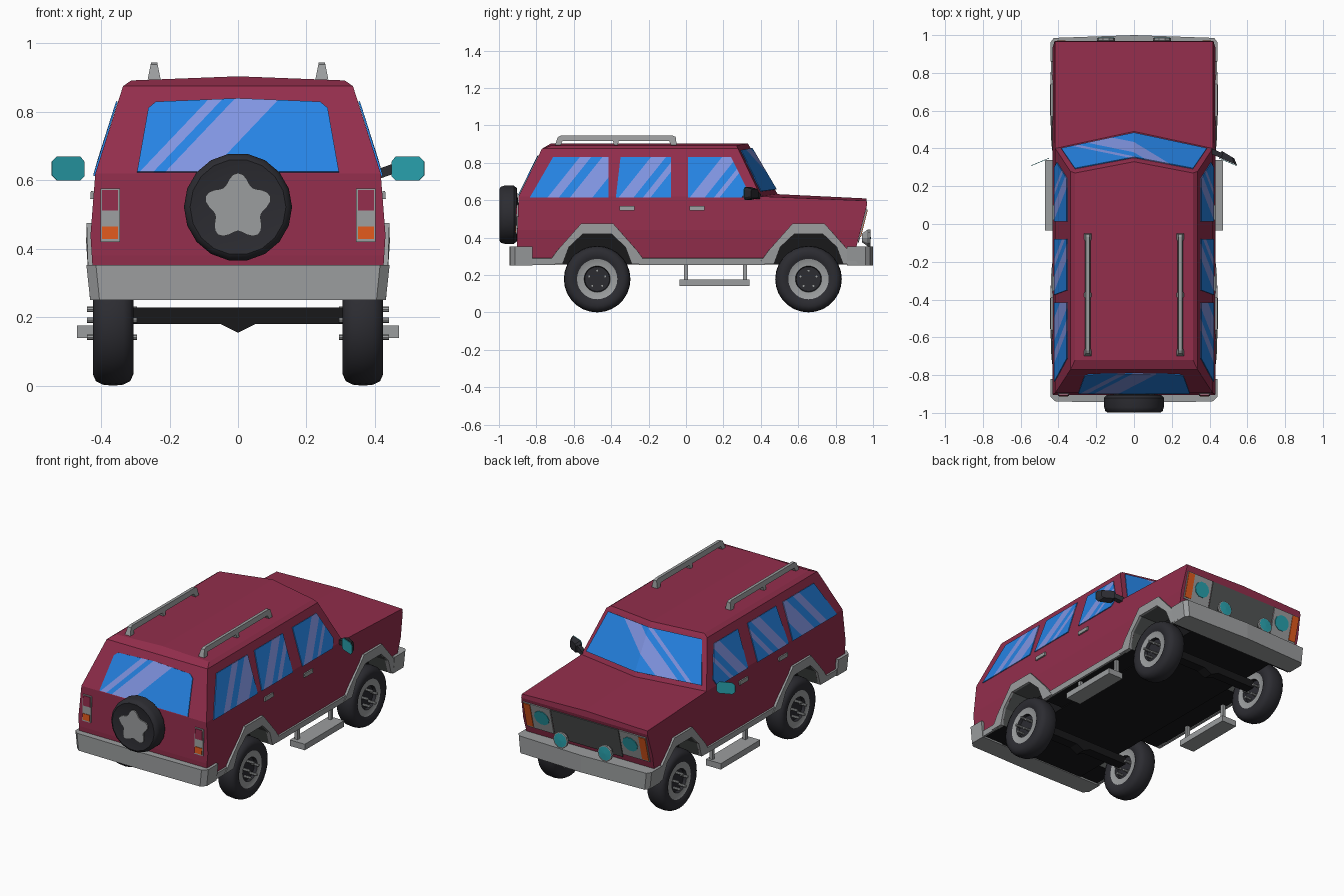
import bpy, bmesh, math
from mathutils import Vector, Matrix

if "Cube" in bpy.data.objects:
    bpy.data.objects.remove(bpy.data.objects["Cube"])

def material(name, r, g, b):
    m = bpy.data.materials.new(name)
    m.diffuse_color = (r, g, b, 1)
    m.use_nodes = True
    m.node_tree.nodes["Principled BSDF"].inputs["Base Color"].default_value = m.diffuse_color
    return m

PAINT = material("maroon paint", .29, .027, .072)
GLASS = material("blue glass", .019, .23, .78)
GLARE = material("glass glare", .22, .30, .76)
GREY = material("light grey", .33, .34, .345)
DARK = material("tyre black", .025, .025, .031)
UNDER = material("underside black", .009, .009, .010)
TEAL = material("teal lens", .022, .36, .42)
ORANGE = material("orange lens", .75, .10, .012)
MID = material("dark grey", .085, .092, .09)

def finish(name, bm, mats, mirror=False, smooth=False, thick=0):
    me = bpy.data.meshes.new(name)
    bm.to_mesh(me)
    bm.free()
    ob = bpy.data.objects.new(name, me)
    bpy.context.collection.objects.link(ob)
    for m in mats:
        me.materials.append(m)
    if thick:
        s = ob.modifiers.new("thickness", 'SOLIDIFY')
        s.thickness, s.offset = thick, 1
    if mirror:
        ob.modifiers.new("mirror", 'MIRROR')
    if smooth:
        bpy.ops.object.select_all(action='DESELECT')
        ob.select_set(True)
        bpy.context.view_layer.objects.active = ob
        bpy.ops.object.shade_smooth_by_angle(angle=math.radians(40))
    return ob

def prism(name, pts, place, lo, hi, mat, mirror=False):
    """Closed outline swept between two depths."""
    bm = bmesh.new()
    a = [bm.verts.new(place(u, v, lo)) for u, v in pts]
    b = [bm.verts.new(place(u, v, hi)) for u, v in pts]
    bm.faces.new(a)
    bm.faces.new(b[::-1])
    for i in range(len(pts)):
        j = (i + 1) % len(pts)
        bm.faces.new((a[j], a[i], b[i], b[j]))
    bmesh.ops.recalc_face_normals(bm, faces=bm.faces[:])
    return finish(name, bm, [mat], mirror)

def box(name, x, y, z, mat, mirror=False):
    pts = [(x[0], y[0]), (x[1], y[0]), (x[1], y[1]), (x[0], y[1])]
    return prism(name, pts, lambda u, v, w: (u, v, w), z[0], z[1], mat, mirror)

def sheet(name, polys, place, mats, facing, thick=.006, mirror=False, bands=(), k=0, v0=0, split=False):
    """Thin plate laid on a surface; diagonal bands take the second material."""
    bm = bmesh.new()
    for p in polys:
        bm.faces.new([bm.verts.new((u, v, 0)) for u, v in p])
    bmesh.ops.remove_doubles(bm, verts=bm.verts[:], dist=1e-4)
    cuts = [((e, v0, 0), (1, -k, 0)) for band in bands for e in band]
    if split:
        cuts.append(((0, 0, 0), (1, 0, 0)))
    for co, no in cuts:
        bmesh.ops.bisect_plane(bm, geom=bm.verts[:] + bm.edges[:] + bm.faces[:], plane_co=co, plane_no=no)
    for f in bm.faces:
        c = f.calc_center_median()
        s = c.x - k * (c.y - v0)
        f.material_index = int(any(a < s < b for a, b in bands))
    for v in bm.verts:
        v.co = place(v.co.x, v.co.y)
    for f in bm.faces:
        f.normal_update()
        if f.normal.dot(Vector(facing)) < 0:
            f.normal_flip()
    return finish(name, bm, mats, mirror, thick=thick)

def half_width(z):
    t = [(.25, .419), (.44, .431), (.62, .417), (.875, .336), (.892, .312)]
    for (z0, w0), (z1, w1) in zip(t, t[1:]):
        if z <= z1:
            break
    return w0 + (w1 - w0) * (z - z0) / (z1 - z0)

# Body shell: side profile with wheel openings, tapered by height, with a V-shaped front
AXLES = (.655, -.475)
INNER = [(.185, .26), (.15, .35), (.075, .42), (-.075, .42), (-.15, .35), (-.185, .26)]
OUTER = [(.265, .26), (.215, .33), (.085, .475), (-.085, .475), (-.215, .33), (-.265, .26)]
profile = [(-.90, .26), (-.905, .38), (-.895, .62), (-.77, .875), (-.72, .892), (.27, .892),
           (.40, .62), (.965, .597), (.968, .575), (.91, .345), (.90, .26)]
for c in AXLES:
    profile += [(c + y, z) for y, z in INNER]
body = prism("body", profile, lambda u, v, w: (w, u, v), -1, 1, PAINT)
bm = bmesh.new()
bm.from_mesh(body.data)
for co, no in [((0, 0, 0), (1, 0, 0))] + [((0, 0, z), (0, 0, 1)) for z in (.44, .62, .875)]:
    bmesh.ops.bisect_plane(bm, geom=bm.verts[:] + bm.edges[:] + bm.faces[:], plane_co=co, plane_no=no)
for v in bm.verts:
    y, z = v.co.y, v.co.z
    v.co.x *= half_width(z)
    if abs(v.co.x) < 1e-4 and z > .59:
        if .2 < y < .45:
            v.co.y += .09 - .03 * (z - .62) / .272
        if y > .2 or z > .88:
            v.co.z += .012
bm.normal_update()
for f in bm.faces:
    c, n = f.calc_center_median(), f.normal
    if n.z < -.5 and c.z < .3:
        f.material_index = 2
    elif c.z < .43 and abs(n.x) < .5 and -.7 < c.y < .86:
        f.material_index = 1
bm.to_mesh(body.data)
bm.free()
body.data.materials.append(MID)
body.data.materials.append(UNDER)
box("floor_pan", (-.29, .29), (-.88, .88), (.255, .43), UNDER)

# Side windows
def on_side(off):
    return lambda y, z: (half_width(z) + off, y, z)

SIDE = [("rear_side_window", [(-.835, .613), (-.415, .613), (-.415, .83), (-.71, .83)], [(-.74, -.68), (-.62, -.50)]),
        ("middle_side_window", [(-.375, .613), (-.08, .613), (-.08, .83), (-.35, .83)], [(-.36, -.28), (-.23, -.19)]),
        ("front_side_window", [(.012, .613), (.30, .613), (.325, .66), (.24, .83), (.012, .83)], [(.02, .10), (.15, .18)])]
for name, poly, bands in SIDE:
    sheet(name, [poly], on_side(.001), [GLASS, GLARE], (1, 0, 0), .005, True, bands, .8, .613)

# Rear window and windscreen
def on_back(x, z):
    return (x, -.896 + max(0, z - .62) * .49, z)

sheet("rear_window", [[(-.295, .623), (.295, .623), (.262, .81), (.24, .828), (0, .838), (-.24, .828), (-.262, .81)]],
      on_back, [GLASS, GLARE], (0, -1, 0), .005, False, [(-.29, -.25), (-.215, -.085)], .95, .62)

def on_windscreen(x, z):
    t = (z - .62) / .272
    c = 1 - min(1, abs(x) / (.417 - .095 * t))
    return (x, .405 - .13 * t + (.09 - .03 * t) * c, z + .012 * c)

sheet("windscreen", [[(-.385, .645), (.385, .645), (.312, .865), (-.312, .865)]], on_windscreen,
      [GLASS, GLARE], (0, 1, .3), .005, False, [(-.33, -.30), (-.25, -.12)], 1.4, .645, True)

# Wheel arch trim and sill trim
for label, c in zip(("front", "rear"), AXLES):
    quads = [[(c + p[0], p[1]) for p in (OUTER[i], OUTER[i + 1], INNER[i + 1], INNER[i])] for i in range(5)]
    sheet(label + "_arch_trim", quads, on_side(-.01), [GREY], (1, 0, 0), .024, True)
sheet("sill_trim", [[(a, .255), (b, .255), (b, .29), (a, .29)] for a, b in ((-.85, -.7), (-.25, .42))],
      on_side(-.004), [GREY], (1, 0, 0), .014, True)

# Bumpers
def bumper_place(x, y, z):
    s = 1 if z > .3 else .975
    return (x * s, y, z)

rear = [(.443, -.82), (.443, -.915), (.415, -.94), (0, -.945)]
front = [(.443, .86), (.443, .96), (.425, .985), (0, 1.0)]
for name, half in (("rear_bumper", rear), ("front_bumper", front)):
    pts = half + [(-x, y) for x, y in half[-2::-1]]
    prism(name, pts, bumper_place, .25, .352, GREY)

# Lathe used by road wheels and the spare
def lathe(bm, rings, segs, centre, axis):
    loops = []
    for r, d, _ in rings:
        loop = []
        for i in range(segs):
            a = math.tau * i / segs
            p, q = r * math.cos(a), r * math.sin(a)
            off = Vector((d, p, q)) if axis == 'X' else Vector((p, d, q))
            loop.append(bm.verts.new(Vector(centre) + off))
        loops.append(loop)
    for k in range(len(rings) - 1):
        for i in range(segs):
            j = (i + 1) % segs
            f = bm.faces.new((loops[k][i], loops[k][j], loops[k + 1][j], loops[k + 1][i]))
            f.material_index = rings[k][2]
    bmesh.ops.remove_doubles(bm, verts=bm.verts[:], dist=1e-5)
    bmesh.ops.recalc_face_normals(bm, faces=bm.faces[:])

# Road wheels: tyre, grey rim, dark hub
half = [(0, .030, 0), (.066, .030, 0), (.07, .048, 1), (.108, .050, 0), (.118, .056, 0), (.145, .059, 0),
        (.165, .050, 0), (.175, .030, 0), (.178, 0, 0)]
back = [(r, -d, 0) for r, d, _ in half[-2::-1]]
back = [(r, d, 1 if abs(r - .108) < .001 else 0) for r, d, _ in back]
for label, c in zip(("front", "rear"), AXLES):
    bm = bmesh.new()
    lathe(bm, half + back, 28, (.365, c, .178), 'X')
    finish(label + "_wheels", bm, [DARK, GREY], True, True)
    bm = bmesh.new()
    for i in range(5):
        a = math.tau * i / 5 + math.pi / 2
        m = Matrix.Translation((.368, c + .045 * math.cos(a), .178 + .045 * math.sin(a))) @ Matrix.Rotation(math.pi / 2, 4, 'Y')
        bmesh.ops.create_cone(bm, cap_ends=True, segments=8, radius1=.008, radius2=.008, depth=.145, matrix=m)
    finish(label + "_wheel_lugs", bm, [GREY], True)
    # Axle beam with wedge-shaped differential
    prism(label + "_axle", [(-.31, .18), (-.05, .18), (0, .155), (.05, .18), (.31, .18), (.31, .228), (-.31, .228)],
          lambda u, v, w: (u, w, v), c - .03, c + .03, UNDER)

# Spare wheel with flower-shaped cover
bm = bmesh.new()
lathe(bm, [(0, -.99, 0), (.10, -.99, 0), (.14, -.998, 0), (.152, -.99, 0), (.158, -.97, 0), (.158, -.92, 0),
           (.145, -.905, 0), (0, -.89, 0)], 18, (0, 0, .522), 'Y')
finish("spare_wheel", bm, [DARK], False, True)
flower = []
for i in range(40):
    a = math.tau * i / 40
    r = .085 + .015 * math.cos(5 * (a - math.pi / 2))
    flower.append((r * math.cos(a), .522 + r * math.sin(a)))
prism("spare_wheel_cover", flower, lambda u, v, w: (u, w, v), -.997, -.985, GREY)

# Tail lamps
def rect(a, b, c, d):
    return [(a, c), (b, c), (b, d), (a, d)]

for name, r, m, t in (("tail_lamp_frame", (.345, .402, .42, .576), GREY, .006),
                      ("tail_lamp_red", (.350, .397, .512, .571), PAINT, .010),
                      ("tail_lamp_orange", (.350, .397, .428, .465), ORANGE, .010)):
    sheet(name, [rect(*r)], lambda x, z: (x, -.895 - max(0, .62 - z) * .042, z), [m], (0, -1, 0), t, True)

# Nose: grille, headlamps, indicators
def on_nose(x, z):
    return (x, .911 + .252 * (z - .345), z)

sheet("grille", [rect(-.225, .225, .375, .555)], on_nose, [MID], (0, 1, 0), .005)
sheet("headlamp_frame", [rect(.23, .41, .395, .555)], on_nose, [GREY], (0, 1, 0), .006, True)
sheet("indicator", [rect(.362, .407, .405, .55)], on_nose, [ORANGE], (0, 1, 0), .0095, True)
lens = [(.295 + .05 * math.cos(math.tau * i / 10), .482 + .045 * math.sin(math.tau * i / 10)) for i in range(10)]
sheet("headlamp_lens", [lens], on_nose, [TEAL], (0, 1, 0), .0095, True)

# Fog lamps on the front bumper
bm = bmesh.new()
lathe(bm, [(0, .94, 0), (.025, .942, 0), (.048, .972, 0), (.048, .985, 0), (.042, .986, 1), (0, .988, 1)], 10, (.148, 0, .398), 'Y')
finish("fog_lamps", bm, [GREY, TEAL], True)

# Door handles
for label, y in (("rear", -.315), ("front", .06)):
    sheet(label + "_door_handle", [rect(y - .04, y + .04, .545, .568)], on_side(0), [GREY], (1, 0, 0), .009, True)

# Side steps with posts
box("side_step", (.37, .47), (-.035, .34), (.14, .176), GREY, True)
for i, y in enumerate((0, .315)):
    box("step_post_%d" % (i + 1), (.385, .405), (y - .01, y + .01), (.17, .27), GREY, True)

# Roof rails with feet
rail = [(-.70, .895), (-.67, .895), (-.66, .916), (-.39, .916), (-.385, .895), (-.365, .895), (-.36, .916),
        (-.09, .916), (-.08, .895), (-.05, .895), (-.055, .938), (-.07, .945), (-.67, .945), (-.685, .938)]
prism("roof_rail", rail, lambda u, v, w: (.245 + w * (.009 + (.945 - v) * .2), u, v), -1, 1, GREY, True)

# Door mirrors: lens both sides, dark shell and arm on the right only
octagon = [(.45, .612), (.462, .60), (.53, .60), (.545, .615), (.545, .655), (.53, .67), (.462, .67), (.45, .655)]
def on_mirror(x, z):
    return (x, .35 - (x - .45) * .42, z)

sheet("mirror_lens", [octagon], on_mirror, [TEAL], (0, -1, 0), .003, True)
prism("mirror_shell", octagon, lambda u, v, w: (.4975 + (u - .4975) * (1 - w * .3), on_mirror(u, v)[1] + .002 + w * .035,
      .635 + (v - .635) * (1 - w * .3)), 0, 1, DARK)
prism("mirror_arm", [(.40, .375), (.47, .345), (.48, .37), (.41, .40)],
      lambda u, v, w: (u, v, w + (u - .40) * .35), .60, .63, DARK)
